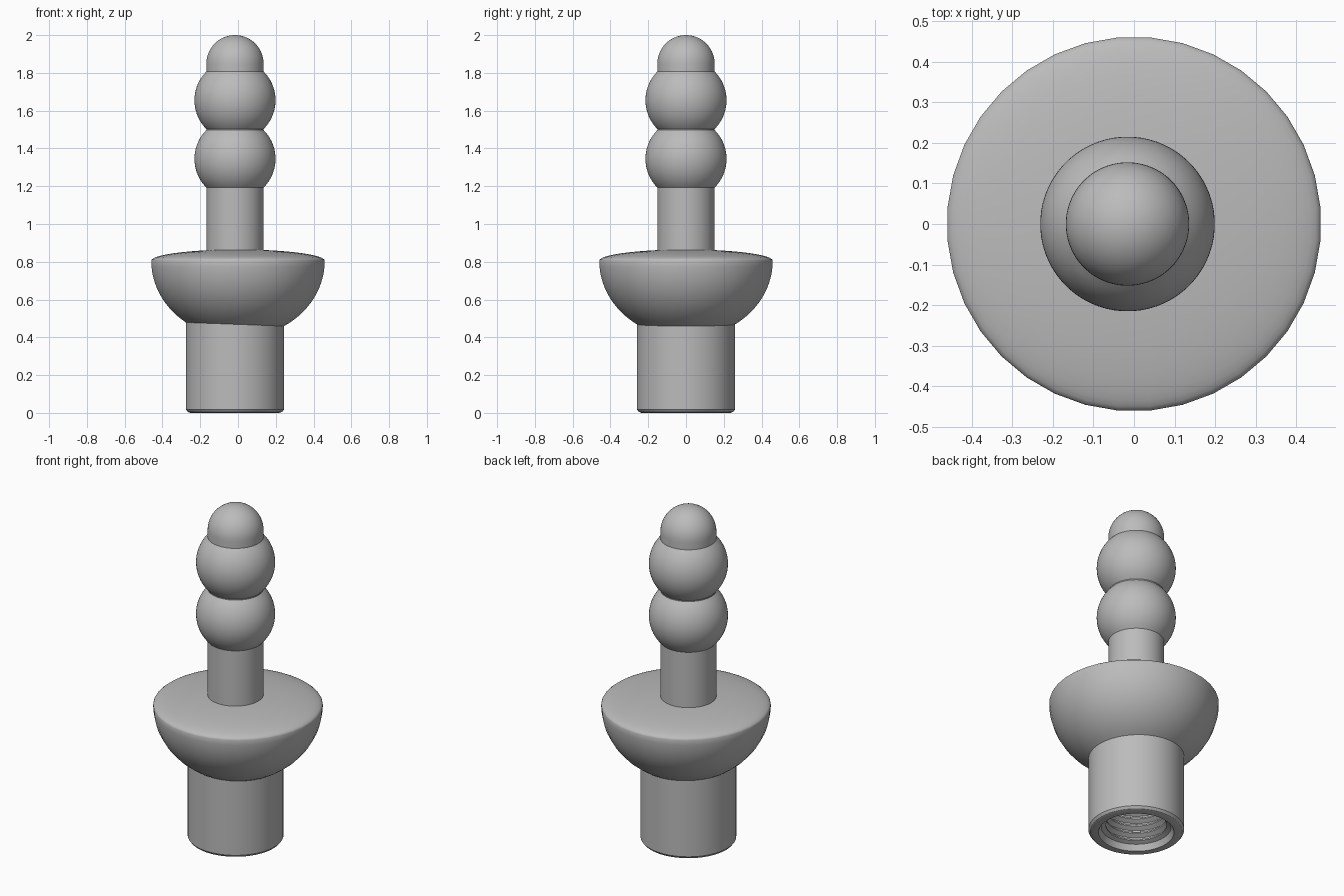
import bpy, bmesh, math

if "Cube" in bpy.data.objects:
    bpy.data.objects.remove(bpy.data.objects["Cube"])

grey = bpy.data.materials.new("plain grey")
grey.diffuse_color = (0.5, 0.5, 0.5, 1)
grey.use_nodes = True
grey.node_tree.nodes["Principled BSDF"].inputs["Base Color"].default_value = grey.diffuse_color


def lathe(name, profile, sides, x=0.0, smooth=30):
    """Spin an (r, z) profile around a vertical axis; r = 0 becomes a pole."""
    bm = bmesh.new()
    rings = []
    for r, z in profile:
        if r < 1e-5:
            rings.append([bm.verts.new((x, 0, z))] * sides)
        else:
            rings.append([bm.verts.new((x + r * math.cos(a), r * math.sin(a), z))
                          for a in (2 * math.pi * (k + 0.5) / sides for k in range(sides))])
    for a, b in zip(rings, rings[1:]):
        for k in range(sides):
            n = (k + 1) % sides
            quad = list(dict.fromkeys((a[k], a[n], b[n], b[k])))
            bm.faces.new(quad)
    mesh = bpy.data.meshes.new(name)
    bm.to_mesh(mesh)
    bm.free()
    mesh.materials.append(grey)
    obj = bpy.data.objects.new(name, mesh)
    bpy.context.collection.objects.link(obj)
    bpy.ops.object.select_all(action='DESELECT')
    obj.select_set(True)
    bpy.context.view_layer.objects.active = obj
    bpy.ops.object.shade_smooth_by_angle(angle=math.radians(smooth))
    return obj


def arc(r, h, z, start, end, steps):
    """Elliptical profile arc between two elevations in degrees."""
    angles = [math.radians(start + (end - start) * i / steps) for i in range(steps + 1)]
    return [(r * math.cos(a), z + h * math.sin(a)) for a in angles]


AXIS = -0.016

# Socket: threaded bore from the inside out, then the outer wall
bore = [(0, 0.40), (0.165, 0.40)]
for i in range(7):
    z = 0.36 - i * 0.045
    bore += [(0.165, z), (0.19, z - 0.015), (0.19, z - 0.022), (0.165, z - 0.037)]
bore += [(0.165, 0.045), (0.19, 0.035), (0.205, 0.0)]
wall = [(0.235, 0.0), (0.25, 0.005), (0.26, 0.018), (0.26, 0.49)]
lathe("threaded_socket", bore + wall, 64, AXIS)

# Bowl shaped collar: deep underside and shallow domed top
under = arc(0.461, 0.408, 0.805, -58, 0, 14)
top = arc(0.461, 0.060, 0.805, 0, 75, 12)[1:]
lathe("collar", under + top, 36, 0)

# Stem with two balls and a rounded tip
half = 45
stem = [(0.152, 0.84)]
stem += arc(0.215, 0.215, 1.345, -half, half, 18)
stem += arc(0.215, 0.215, 1.655, -half, half, 18)
stem += arc(0.152, 0.152, 1.848, 0, 90, 14)
lathe("beaded_stem", stem, 64, AXIS)
